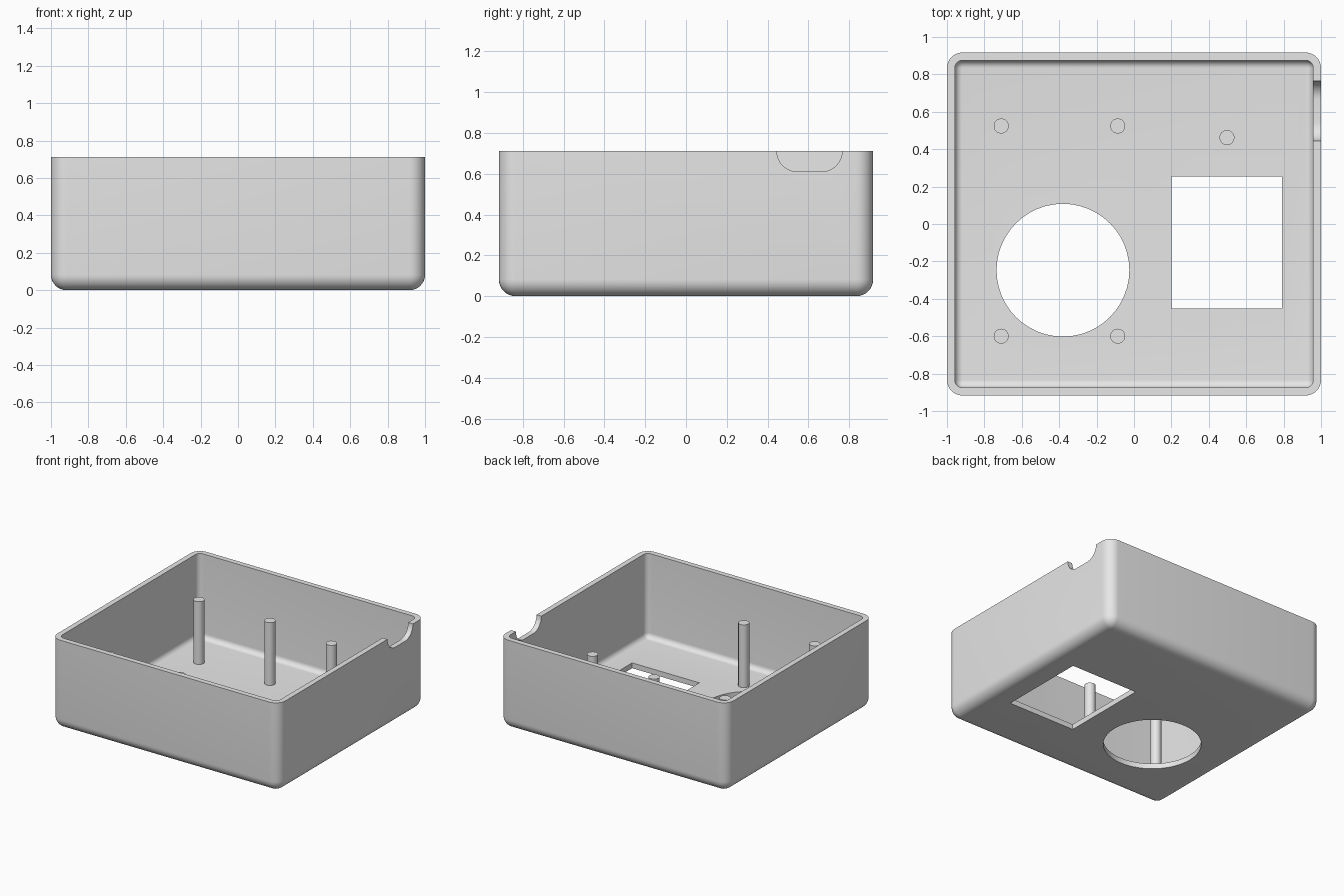
import bpy, bmesh, math

cube = bpy.data.objects.get("Cube")
if cube:
    bpy.data.objects.remove(cube, do_unlink=True)

HX, HY, H = 1.0, 0.917, 0.711
WALL, R = 0.042, 0.083
STEPS = 8

grey = bpy.data.materials.new("light_grey")
grey.use_nodes = True
grey.diffuse_color = (0.8, 0.8, 0.8, 1)
grey.node_tree.nodes["Principled BSDF"].inputs["Base Color"].default_value = (0.8, 0.8, 0.8, 1)


def make_object(name, bm):
    bmesh.ops.recalc_face_normals(bm, faces=bm.faces)
    mesh = bpy.data.meshes.new(name)
    bm.to_mesh(mesh)
    bm.free()
    mesh.materials.append(grey)
    ob = bpy.data.objects.new(name, mesh)
    bpy.context.collection.objects.link(ob)
    return ob


def smooth(ob):
    bpy.ops.object.select_all(action='DESELECT')
    ob.select_set(True)
    bpy.context.view_layer.objects.active = ob
    bpy.ops.object.shade_smooth_by_angle(angle=math.radians(30))


def ring(bm, cx, cy, r, z):
    """Rounded rectangle whose corner arcs are centred on (+-cx, +-cy)."""
    verts = []
    for k, (sx, sy) in enumerate(((1, 1), (-1, 1), (-1, -1), (1, -1))):
        for i in range(STEPS + 1):
            a = math.pi / 2 * (k + i / STEPS)
            verts.append(bm.verts.new((sx * cx + r * math.cos(a), sy * cy + r * math.sin(a), z)))
    return verts


def prism(name, outline, axis, low, high):
    """Extrude a closed outline along z or x."""
    bm = bmesh.new()
    place = (lambda u, v, w: (u, v, w)) if axis == 'z' else (lambda u, v, w: (w, u, v))
    a, b = ([bm.verts.new(place(u, v, w)) for u, v in outline] for w in (low, high))
    bm.faces.new(a)
    bm.faces.new(b)
    for i in range(len(a)):
        j = (i + 1) % len(a)
        bm.faces.new((a[i], a[j], b[j], b[i]))
    return make_object(name, bm)


def circle(x, y, r, n):
    return [(x + r * math.cos(2 * math.pi * i / n), y + r * math.sin(2 * math.pi * i / n))
            for i in range(n)]


# Open case: outer skin from bottom to rim, then inner skin from rim to floor
bm = bmesh.new()
cx, cy, r_in = HX - R, HY - R, R - WALL
angles = [math.pi / 2 * i / STEPS for i in range(STEPS + 1)]
rings = [ring(bm, cx, cy, R * math.sin(a), R - R * math.cos(a)) for a in angles]
rings += [ring(bm, cx, cy, R, H), ring(bm, cx, cy, r_in, H)]
rings += [ring(bm, cx, cy, r_in * math.sin(a), R - r_in * math.cos(a)) for a in reversed(angles)]
for a, b in zip(rings, rings[1:]):
    for i in range(len(a)):
        j = (i + 1) % len(a)
        bm.faces.new((a[i], a[j], b[j], b[i]))
bm.faces.new(rings[0])
bm.faces.new(rings[-1])
bmesh.ops.remove_doubles(bm, verts=bm.verts, dist=0.0005)
bmesh.ops.dissolve_degenerate(bm, edges=bm.edges, dist=0.0005)
case = make_object("case", bm)

# Openings: round and rectangular floor holes, and a rounded notch in the rim
NOTCH_R = 0.1
half = [math.pi * i / 24 for i in range(25)]
notch = [(0.545 - NOTCH_R * math.sin(a), H + NOTCH_R * math.cos(a)) for a in half]
notch += [(0.665 + NOTCH_R * math.sin(a), H - NOTCH_R * math.cos(a)) for a in half]
cutters = [
    prism("round_hole_cutter", circle(-0.38, -0.247, 0.355, 48), 'z', -0.1, 0.2),
    prism("window_cutter", [(0.2, -0.453), (0.79, -0.453), (0.79, 0.255), (0.2, 0.255)],
          'z', -0.1, 0.2),
    prism("notch_cutter", notch, 'x', 0.9, 1.1),
]
bpy.context.view_layer.objects.active = case
for cutter in cutters:
    cutter.hide_render = True
    mod = case.modifiers.new(cutter.name, 'BOOLEAN')
    mod.operation = 'DIFFERENCE'
    mod.solver = 'EXACT'
    mod.object = cutter
    bpy.ops.object.modifier_apply(modifier=mod.name)
for cutter in cutters:
    bpy.data.objects.remove(cutter, do_unlink=True)
smooth(case)

# Standoff posts rising from the floor
posts = {
    "back_right_post": (-0.71, 0.524),
    "back_middle_post": (-0.087, 0.524),
    "front_right_post": (-0.71, -0.6),
    "front_middle_post": (-0.087, -0.6),
    "back_left_post": (0.497, 0.462),
}
for name, (x, y) in posts.items():
    smooth(prism(name, circle(x, y, 0.04, 24), 'z', WALL / 2, 0.54))
